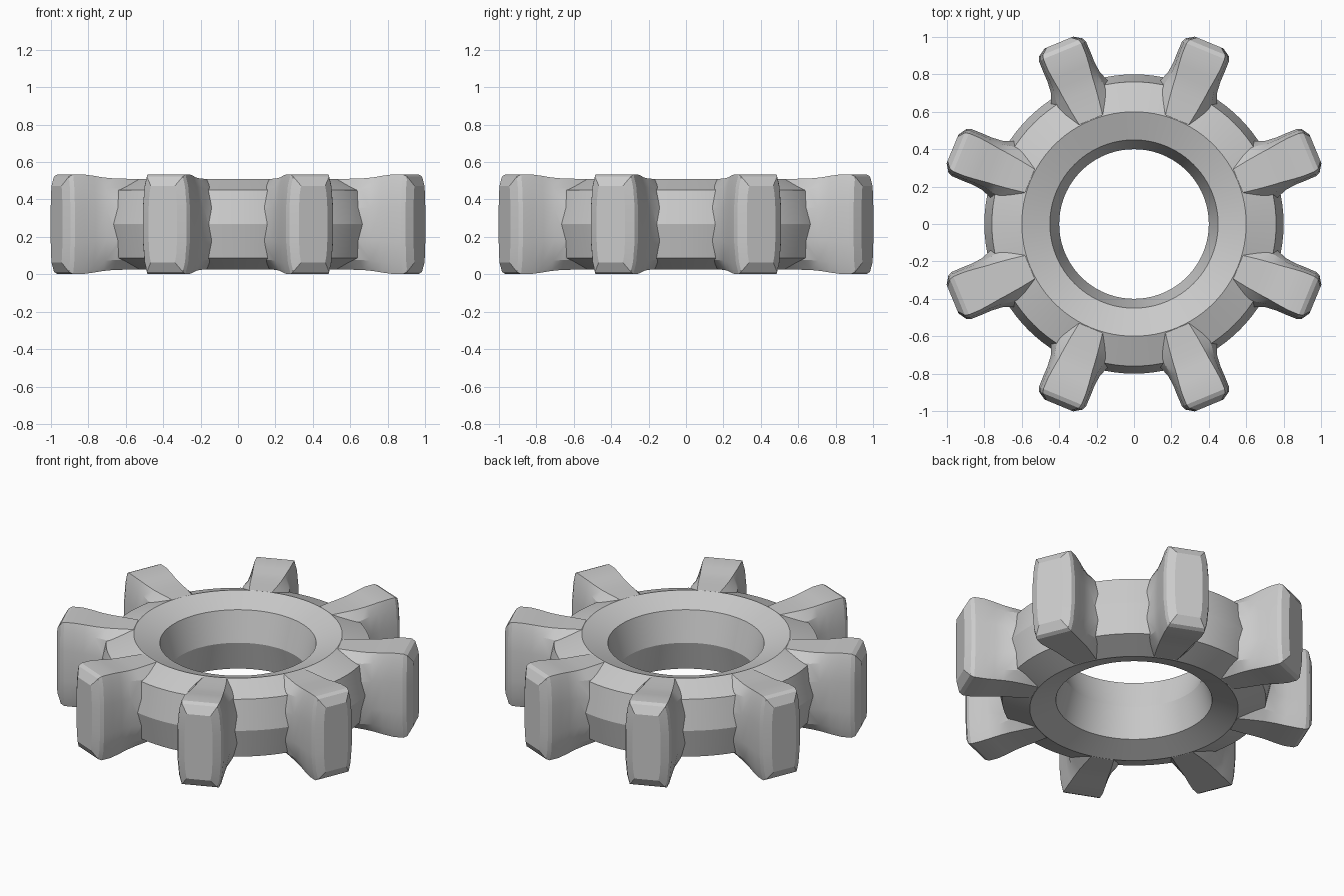
import bpy, bmesh
from math import sin, cos, pi, radians

if "Cube" in bpy.data.objects:
    bpy.data.objects.remove(bpy.data.objects["Cube"])

MID = 0.268  # mid height; the part mirrors above and below it


def make_object(name, bm):
    bmesh.ops.recalc_face_normals(bm, faces=bm.faces)
    mesh = bpy.data.meshes.new(name)
    bm.to_mesh(mesh)
    bm.free()
    ob = bpy.data.objects.new(name, mesh)
    bpy.context.collection.objects.link(ob)
    return ob


# Ring hub: closed profile (radius, height from mid) swept round z
profile = [(0.40, 0), (0.45, 0.187), (0.60, 0.242), (0.76, 0.182),
           (0.80, 0), (0.76, -0.182), (0.60, -0.242), (0.45, -0.187)]
SEGMENTS = 96
bm = bmesh.new()
rings = []
for i in range(SEGMENTS):
    a = 2 * pi * i / SEGMENTS
    rings.append([bm.verts.new((r * cos(a), r * sin(a), MID + h)) for r, h in profile])
for i in range(SEGMENTS):
    p, q = rings[i], rings[(i + 1) % SEGMENTS]
    for j in range(len(profile)):
        k = (j + 1) % len(profile)
        bm.faces.new((p[j], q[j], q[k], p[k]))
hub = make_object("toothed_ring", bm)

# Teeth: sections (radius, top half width, middle half width, half height)
stations = [(0.52, 0.055, 0.13, 0.185), (0.605, 0.068, 0.16, 0.241),
            (0.68, 0.080, 0.17, 0.243), (0.76, 0.090, 0.165, 0.245),
            (0.82, 0.096, 0.142, 0.250), (0.88, 0.104, 0.136, 0.259),
            (0.94, 0.110, 0.137, 0.266), (1.00, 0.110, 0.136, 0.266),
            (1.022, 0.104, 0.126, 0.255), (1.05, 0.070, 0.083, 0.205)]


def section(wt, wm, h):
    wc = wt + (wm - wt) * 0.6
    half = [(wt, h), (wc, h * 0.78), (wm, h * 0.35)]
    right = half + [(w, -z) for w, z in reversed(half)]
    return right + [(-w, z) for w, z in reversed(right)]


bm = bmesh.new()
for n in range(8):
    a = radians(22.5 + 45 * n)
    c, s = cos(a), sin(a)
    loops = []
    for r, wt, wm, h in stations:
        loops.append([bm.verts.new((r * c - t * s, r * s + t * c, MID + z))
                      for t, z in section(wt, wm, h)])
    for p, q in zip(loops, loops[1:]):
        for j in range(len(p)):
            k = (j + 1) % len(p)
            bm.faces.new((p[j], p[k], q[k], q[j]))
    bm.faces.new(loops[0])
    bm.faces.new(loops[-1])
teeth = make_object("teeth_helper", bm)
teeth.hide_render = True

# Merge teeth into the ring
mod = hub.modifiers.new("join_teeth", 'BOOLEAN')
mod.operation = 'UNION'
mod.solver = 'EXACT'
mod.object = teeth
bpy.context.view_layer.objects.active = hub
hub.select_set(True)
bpy.ops.object.modifier_apply(modifier=mod.name)
bpy.data.objects.remove(teeth)
bpy.ops.object.shade_smooth_by_angle(angle=radians(20))
